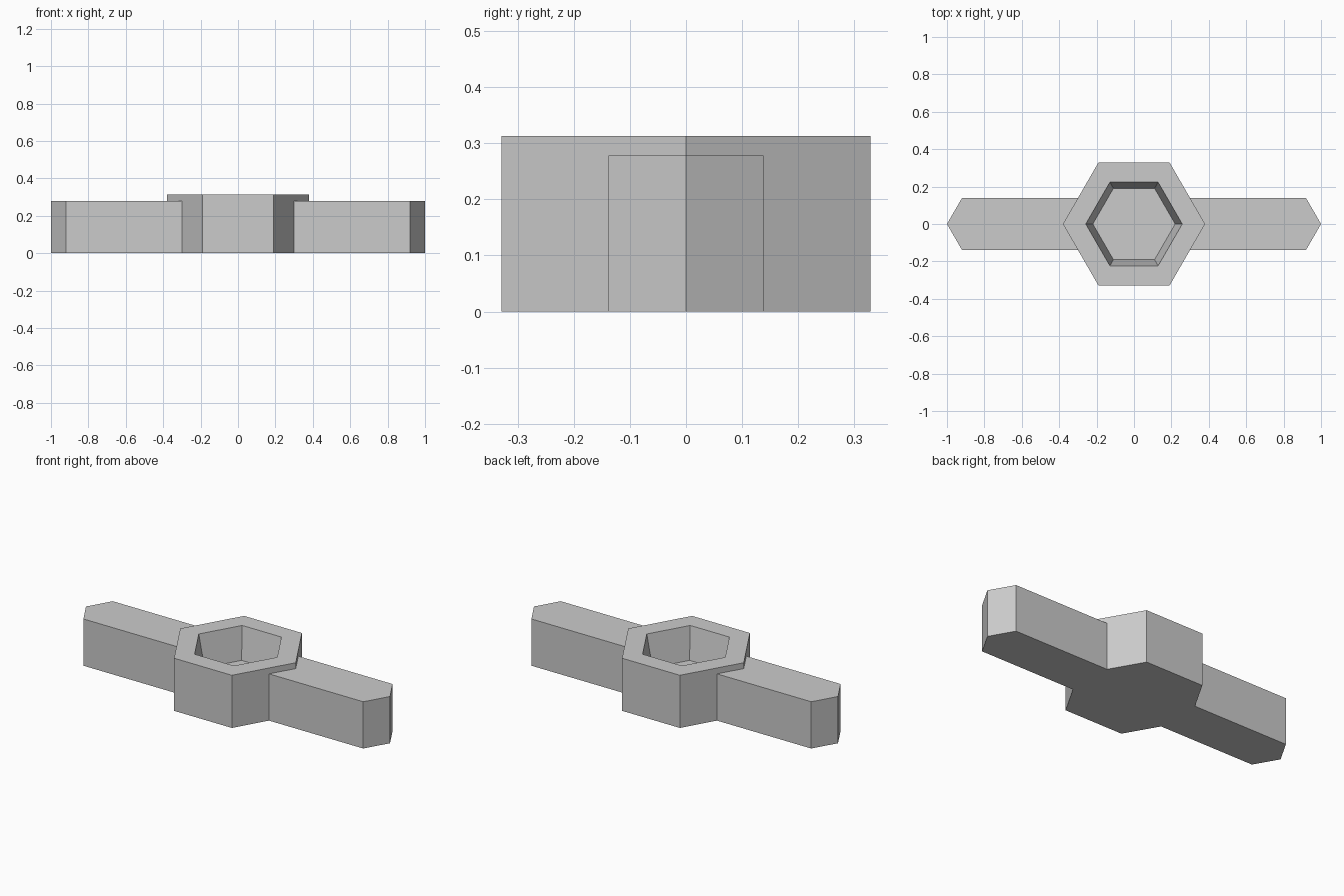
import bpy, bmesh
from math import cos, sin, pi, sqrt

cube = bpy.data.objects.get("Cube")
if cube:
    bpy.data.objects.remove(cube, do_unlink=True)

# Main dimensions
HUB_R, HUB_H = 0.38, 0.313
RIM_R, FLOOR_R, FLOOR_Z = 0.258, 0.22, 0.123
ARM_W, ARM_H, ARM_END = 0.138, 0.278, 1.0
SLOPE = ARM_W / sqrt(3)          # set-back of the 60 degree faces

# Single grey material
grey = bpy.data.materials.new("plain_grey")
grey.use_nodes = True
grey.diffuse_color = (0.6, 0.6, 0.6, 1)
grey.node_tree.nodes["Principled BSDF"].inputs["Base Color"].default_value = (0.6, 0.6, 0.6, 1)


def hexagon(radius):
    return [(radius * cos(i * pi / 3), radius * sin(i * pi / 3)) for i in range(6)]


def loft(name, sections):
    """Join a stack of (outline, height) sections with flat walls and cap both ends."""
    bm = bmesh.new()
    rings = [[bm.verts.new((x, y, z)) for x, y in outline] for outline, z in sections]
    for low, high in zip(rings, rings[1:]):
        n = len(low)
        for i in range(n):
            j = (i + 1) % n
            bm.faces.new((low[i], low[j], high[j], high[i]))
    bm.faces.new(rings[0][::-1])
    bm.faces.new(rings[-1])
    bmesh.ops.recalc_face_normals(bm, faces=bm.faces)
    mesh = bpy.data.meshes.new(name)
    bm.to_mesh(mesh)
    bm.free()
    mesh.materials.append(grey)
    obj = bpy.data.objects.new(name, mesh)
    bpy.context.collection.objects.link(obj)
    return obj


# Hexagonal hub with a tapered socket sunk into its top
loft("hex_hub", [(hexagon(HUB_R), 0), (hexagon(HUB_R), HUB_H),
                 (hexagon(RIM_R), HUB_H), (hexagon(FLOOR_R), FLOOR_Z)])

# Two pointed arms whose inner ends fit around the hub corners
for name, side in (("left_arm", 1), ("right_arm", -1)):
    half = [(HUB_R, 0), (HUB_R - SLOPE, -ARM_W), (ARM_END - SLOPE, -ARM_W), (ARM_END, 0)]
    outline = half + [(x, -y) for x, y in half[2:0:-1]]
    outline = [(side * x, y) for x, y in outline]
    loft(name, [(outline, 0), (outline, ARM_H)])
